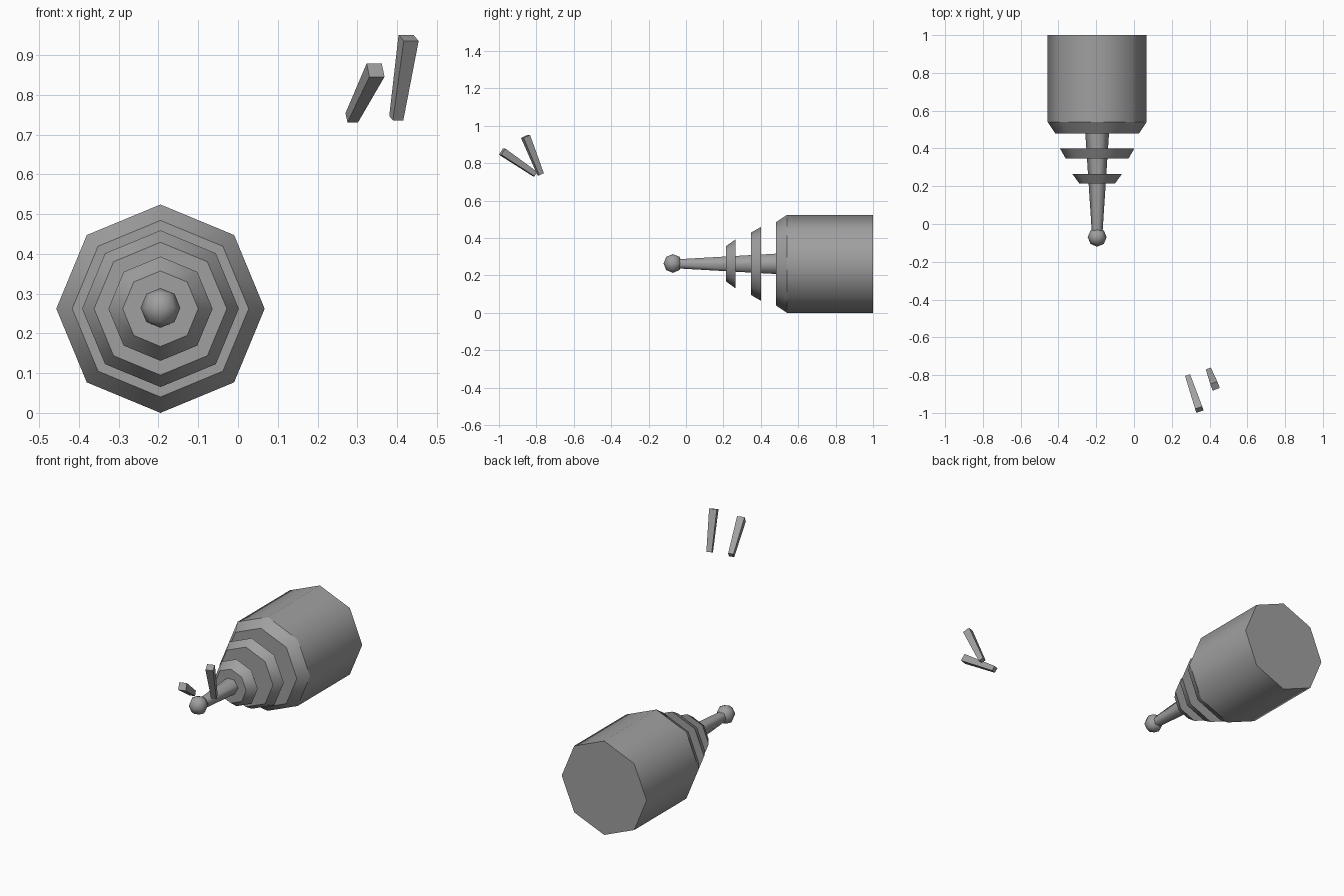
import bpy, bmesh, math
from mathutils import Vector

cube = bpy.data.objects.get("Cube")
if cube:
    bpy.data.objects.remove(cube, do_unlink=True)

grey = bpy.data.materials.new("plain_grey")
grey.use_nodes = True
colour = (0.35, 0.35, 0.35, 1)
grey.diffuse_color = colour
grey.node_tree.nodes["Principled BSDF"].inputs["Base Color"].default_value = colour

AXIS_X, AXIS_Z = -0.195, 0.262


def finish(name, bm):
    bmesh.ops.recalc_face_normals(bm, faces=bm.faces)
    mesh = bpy.data.meshes.new(name)
    bm.to_mesh(mesh)
    bm.free()
    mesh.materials.append(grey)
    obj = bpy.data.objects.new(name, mesh)
    bpy.context.collection.objects.link(obj)
    return obj


def lathe(name, profile, sides=8, start=0.0):
    """Capped solid around the long axis; profile is a list of (y, radius)."""
    bm = bmesh.new()
    rings = []
    for y, r in profile:
        angles = [start + math.tau * i / sides for i in range(sides)]
        rings.append([bm.verts.new((AXIS_X + r * math.sin(a), y, AXIS_Z + r * math.cos(a)))
                      for a in angles])
    for a, b in zip(rings, rings[1:]):
        for i in range(sides):
            j = (i + 1) % sides
            bm.faces.new((a[i], a[j], b[j], b[i])).smooth = True
    bm.faces.new(rings[0])
    bm.faces.new(rings[-1])
    # Ring edges stay crisp, lengthwise edges are smoothed
    for e in bm.edges:
        e.smooth = abs(e.verts[0].co.y - e.verts[1].co.y) > 0.001
    return finish(name, bm)


def rod(name, tail, head, tail_size=0.028, head_size=0.04):
    """Tapered square bar with level edges on its ends."""
    tail, head = Vector(tail), Vector(head)
    along = (head - tail).normalized()
    u = along.cross(Vector((0, 0, 1))).normalized()
    v = u.cross(along)
    bm = bmesh.new()
    ends = []
    for centre, size in ((tail, tail_size), (head, head_size)):
        ends.append([bm.verts.new(centre + (u * a + v * b) * size / 2)
                     for a, b in ((-1, -1), (1, -1), (1, 1), (-1, 1))])
    for i in range(4):
        j = (i + 1) % 4
        bm.faces.new((ends[0][i], ends[0][j], ends[1][j], ends[1][i]))
    for end in ends:
        bm.faces.new(end)
    return finish(name, bm)


# Main body with chamfered front, and the two flared discs
lathe("body", [(0.48, 0.222), (0.54, 0.262), (1.0, 0.262)])
lathe("large_disc", [(0.348, 0.167), (0.40, 0.197)])
lathe("small_disc", [(0.215, 0.095), (0.265, 0.131)])

# Tapered shaft and ball tip
lathe("shaft", [(-0.05, 0.028), (0.5, 0.064)], sides=6, start=math.pi / 2)
ball = bmesh.new()
bmesh.ops.create_uvsphere(ball, u_segments=8, v_segments=4, radius=0.05)
bmesh.ops.translate(ball, verts=ball.verts, vec=(AXIS_X, -0.07, AXIS_Z + 0.002))
for f in ball.faces:
    f.smooth = True
finish("ball_tip", ball)

# Pair of loose tapered rods
rod("right_rod", (0.286, -0.807, 0.742), (0.346, -0.983, 0.862))
rod("left_rod", (0.398, -0.777, 0.741), (0.429, -0.858, 0.943))
